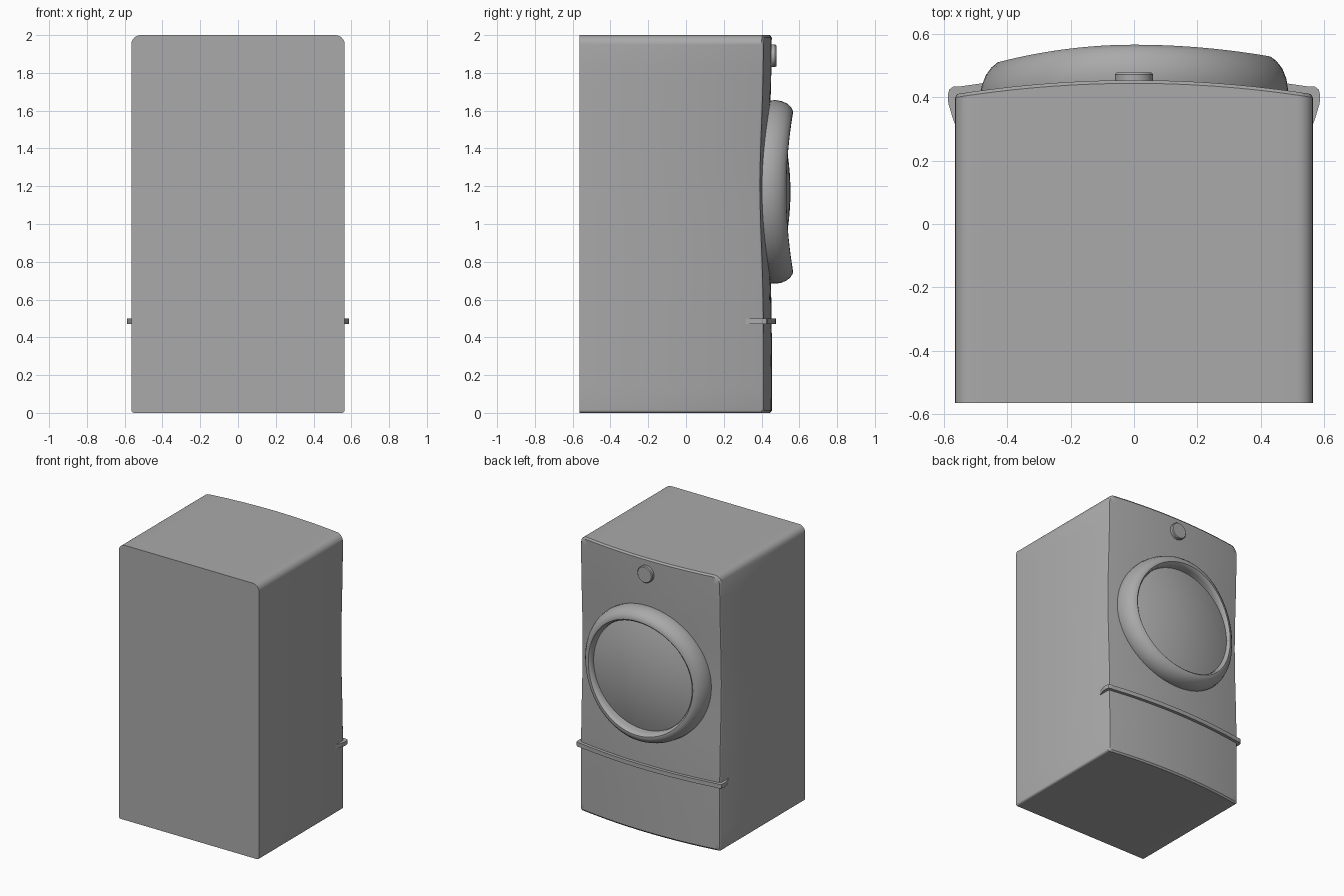
import bpy, bmesh
from math import cos, sin, pi, exp, radians

cube = bpy.data.objects.get("Cube")
if cube:
    bpy.data.objects.remove(cube, do_unlink=True)

GREY = (0.4, 0.4, 0.4, 1.0)
grey = bpy.data.materials.new("plain_grey")
grey.use_nodes = True
grey.diffuse_color = GREY
grey.node_tree.nodes["Principled BSDF"].inputs["Base Color"].default_value = GREY

HALF, HEIGHT, BACK = 0.565, 2.0, -0.565
DOOR_Z = 1.17


def front_y(x, z):
    """Front panel: bowed across, slightly hollow behind the door."""
    return 0.455 - 0.14 * x * x - 0.02 * exp(-((z - 1.2) / 0.45) ** 2)


def loft(name, rings, cyclic=False):
    """Join equal-length point rings with quads; cap the ends unless cyclic."""
    bm = bmesh.new()
    loops = [[bm.verts.new(p) for p in ring] for ring in rings]
    pairs = list(zip(loops, loops[1:]))
    if cyclic:
        pairs.append((loops[-1], loops[0]))
    else:
        bm.faces.new(loops[0])
        bm.faces.new(loops[-1])
    n = len(loops[0])
    for a, b in pairs:
        for i in range(n):
            j = (i + 1) % n
            bm.faces.new((a[i], a[j], b[j], b[i]))
    bmesh.ops.recalc_face_normals(bm, faces=bm.faces)
    mesh = bpy.data.meshes.new(name)
    bm.to_mesh(mesh)
    bm.free()
    mesh.materials.append(grey)
    obj = bpy.data.objects.new(name, mesh)
    bpy.context.collection.objects.link(obj)
    bpy.ops.object.select_all(action="DESELECT")
    obj.select_set(True)
    bpy.context.view_layer.objects.active = obj
    bpy.ops.object.shade_smooth_by_angle(angle=radians(35))
    return obj


def circle(r, y, z, n=64):
    return [(r * cos(2 * pi * i / n), y, z + r * sin(2 * pi * i / n)) for i in range(n)]


def cabinet_outline():
    """Rounded rectangle in x and z, with extra points along each side."""
    corners = []
    for sx, sz, r, start in ((1, 1, 0.05, 0), (-1, 1, 0.05, 90),
                             (-1, 0, 0.015, 180), (1, 0, 0.015, 270)):
        cx = sx * (HALF - r)
        cz = HEIGHT - r if sz else r
        arc = [radians(start + 15 * k) for k in range(7)]
        corners.append([(cx + r * cos(a), cz + r * sin(a)) for a in arc])
    points = []
    for k, arc in enumerate(corners):
        points += arc
        (x0, z0), (x1, z1) = arc[-1], corners[(k + 1) % 4][0]
        points += [(x0 + (x1 - x0) * t / 16, z0 + (z1 - z0) * t / 16) for t in range(1, 16)]
    return points


# Cabinet: outline extruded from the back, then closed by the curved front panel
outline = cabinet_outline()
rings = [[(x, BACK, z) for x, z in outline],
         [(x, front_y(x, z) - 0.01, z) for x, z in outline]]
for scale in [0.988] + [0.95 - 0.0775 * k for k in range(13)]:
    ring = [(x * scale, 1 + (z - 1) * scale) for x, z in outline]
    rings.append([(x, front_y(x, z), z) for x, z in ring])
loft("cabinet", rings)

# Door ring: rounded section swept in a circle, bent to follow the front
section = [(0.475, 0.41), (0.484, 0.445), (0.486, 0.475), (0.481, 0.505), (0.468, 0.535),
           (0.45, 0.555), (0.43, 0.566), (0.415, 0.566), (0.404, 0.555), (0.398, 0.535),
           (0.396, 0.42)]


def bend(p):
    x, y, z = p
    return x, y - (0.2 if x > 0 else 0.3) * x * x, z


loft("door_ring", [[bend(p) for p in circle(r, y, DOOR_Z, 96)] for r, y in section], cyclic=True)

# Door glass: shallow dome inside the ring
radii = [0.4 - 0.035 * k for k in range(12)]
loft("door_glass", [circle(0.4, 0.4, DOOR_Z)]
     + [circle(r, 0.553 - 0.37 * r * r, DOOR_Z) for r in radii])

# Control knob
loft("control_knob", [circle(r, y, 1.89, 40) for r, y in
                      ((0.06, 0.43), (0.06, 0.472), (0.055, 0.478))])

# Drawer ledge: thin strip across the front that wraps onto the sides
side = [(0.56, 0.30), (0.574, 0.34), (0.586, 0.38), (0.588, 0.405), (0.583, 0.425), (0.57, 0.434)]
front = [(x, front_y(x, 0.485) + 0.023) for x in [0.55 - 0.055 * k for k in range(21)]]
plan = side + front + [(-x, y) for x, y in reversed(side)]
loft("drawer_ledge", [[(x, y, z) for x, y in plan] for z in (0.47, 0.5)])
